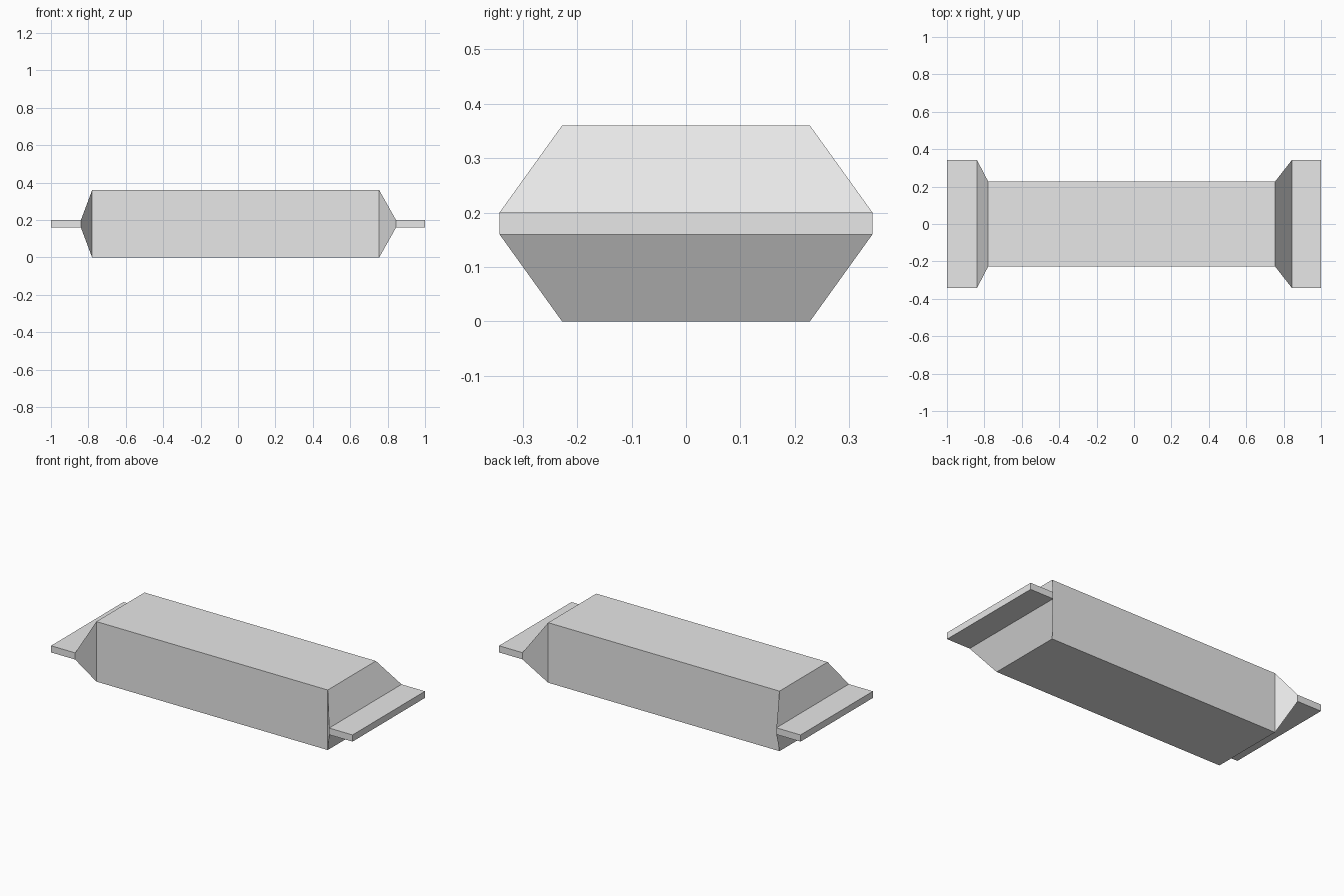
import bpy
import bmesh

cube = bpy.data.objects.get("Cube")
if cube:
    bpy.data.objects.remove(cube, do_unlink=True)

# Plain grey wrapper material
grey = bpy.data.materials.new("light grey")
grey.use_nodes = True
grey.diffuse_color = (0.8, 0.8, 0.8, 1)
grey.node_tree.nodes["Principled BSDF"].inputs["Base Color"].default_value = grey.diffuse_color

MID = 0.18              # height of the centre line
THICK = (0.228, 0.18)   # half width and half height of the bar
FLAT = (0.343, 0.02)    # half width and half height of the flattened ends


def loft(name, stations, cap_end=False):
    """Join rectangular sections along x; each station is (x, (half_y, half_z))."""
    bm = bmesh.new()
    rings = []
    for x, (hy, hz) in stations:
        corners = ((-hy, -hz), (hy, -hz), (hy, hz), (-hy, hz))
        rings.append([bm.verts.new((x, y, MID + z)) for y, z in corners])
    for a, b in zip(rings, rings[1:]):
        for i in range(4):
            j = (i + 1) % 4
            face = bm.faces.new((a[i], a[j], b[j], b[i]))
            # Point every side away from the centre line
            face.normal_update()
            c = face.calc_center_median()
            if face.normal.y * c.y + face.normal.z * (c.z - MID) < 0:
                face.normal_flip()
    if cap_end:
        cap = bm.faces.new(rings[-1])
        cap.normal_update()
        if cap.normal.x * stations[-1][0] < 0:
            cap.normal_flip()
    mesh = bpy.data.meshes.new(name)
    bm.to_mesh(mesh)
    bm.free()
    mesh.materials.append(grey)
    obj = bpy.data.objects.new(name, mesh)
    bpy.context.collection.objects.link(obj)
    return obj


# Long rectangular bar
RIGHT, LEFT = -0.78, 0.755
loft("bar_body", [(RIGHT, THICK), (LEFT, THICK)])

# Tapers that flare out into the flat sealed ends
loft("right_sealed_end", [(RIGHT, THICK), (-0.84, FLAT), (-1, FLAT)], cap_end=True)
loft("left_sealed_end", [(LEFT, THICK), (0.845, FLAT), (1, FLAT)], cap_end=True)
